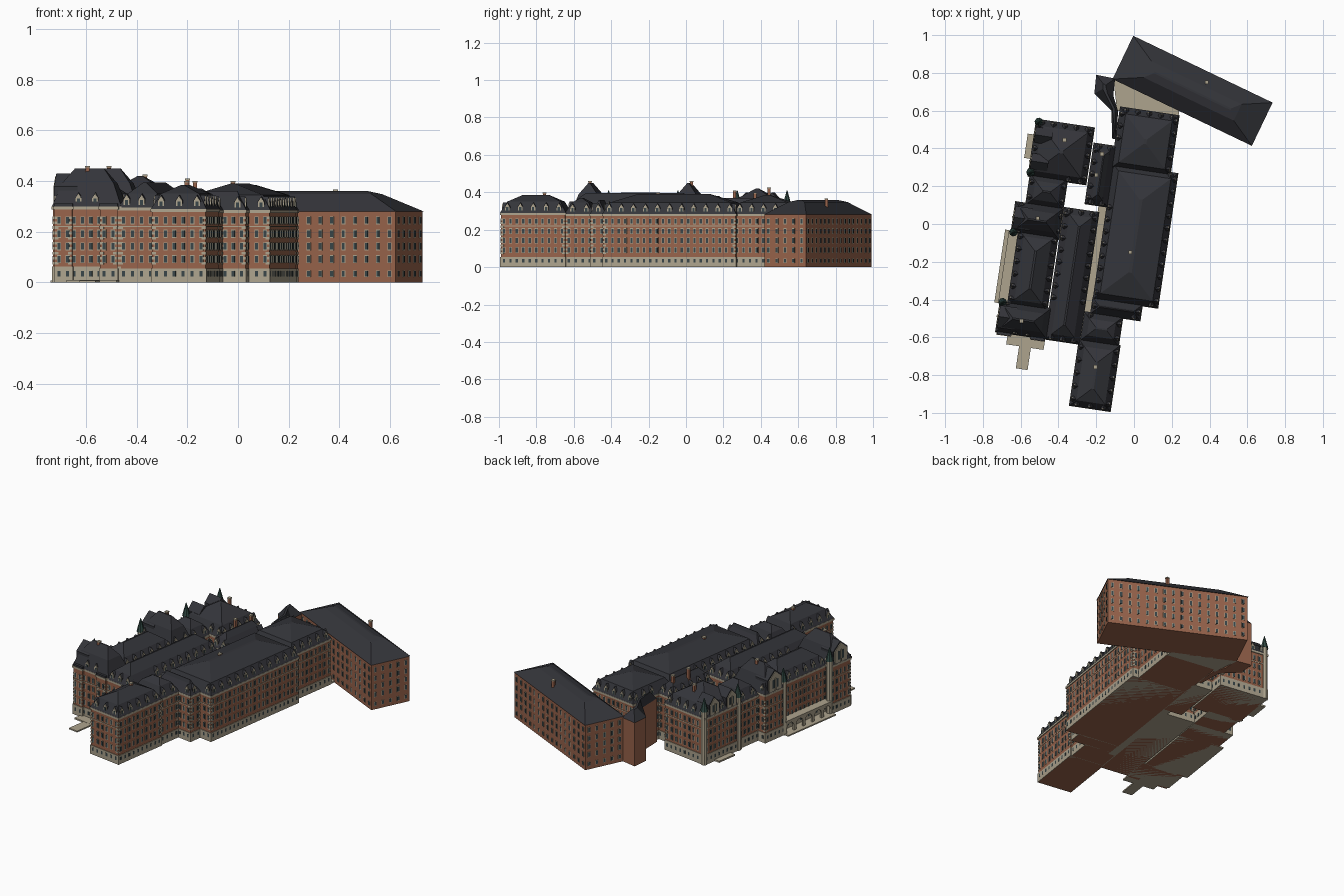
import bpy, bmesh, math
from mathutils import Matrix, Vector

if "Cube" in bpy.data.objects:
    bpy.data.objects.remove(bpy.data.objects["Cube"])

COL = dict(brick=(.31, .125, .07, 1), stone=(.42, .37, .27, 1), roof=(.034, .035, .042, 1),
           pane=(.04, .06, .065, 1), copper=(.03, .065, .055, 1))
MAT = {}
for k, c in COL.items():
    MAT[k] = bpy.data.materials.new(k)
    MAT[k].diffuse_color = c

WING = Matrix.Rotation(math.radians(-8.5), 4, 'Z')            # frame of the main complex
ANNEX = Matrix.Translation((.31, .705, 0)) @ Matrix.Rotation(math.radians(-25.6), 4, 'Z')


def loft(bm, rings):
    """Skin equal-length rings of points, capping both ends."""
    vs = [[bm.verts.new(p) for p in r] for r in rings]
    n = len(vs[0])
    for a, b in zip(vs, vs[1:]):
        for i in range(n):
            bm.faces.new((a[i], a[(i + 1) % n], b[(i + 1) % n], b[i]))
    bm.faces.new(vs[0][::-1])
    bm.faces.new(vs[-1])


def rect(u0, u1, v0, v1, z, iu=0, iv=0):
    return [(u0 + iu, v0 + iv, z), (u1 - iu, v0 + iv, z), (u1 - iu, v1 - iv, z), (u0 + iu, v1 - iv, z)]


def box(bm, u0, u1, v0, v1, z0, z1, grow=0):
    loft(bm, [rect(u0, u1, v0, v1, z, -grow, -grow) for z in (z0, z1)])


def prism(bm, c, t, n, prof, d0, d1):
    """Extrude a wall-plane profile (along t, height) from depth d0 to d1 along n."""
    loft(bm, [[c + t * s + n * d + Vector((0, 0, z)) for s, z in prof] for d in (d0, d1)])


def panel(w, z0, z1):
    return [(-w, z0), (w, z0), (w, z1), (-w, z1)]


def house(w, z0, z1, z2):
    return [(-w, z0), (w, z0), (w, z1), (0, z2), (-w, z1)]


def finish(bm, name, mat, frame):
    if not bm.verts:
        bm.free()
        return
    bmesh.ops.recalc_face_normals(bm, faces=bm.faces)
    me = bpy.data.meshes.new(name)
    bm.to_mesh(me)
    bm.free()
    me.materials.append(MAT[mat])
    ob = bpy.data.objects.new(name, me)
    ob.matrix_world = frame
    bpy.context.collection.objects.link(ob)


# name, u0, u1, v0, v1, eave, knee height, ridge height, dormers
WINGS = [
    ("east_wing", -.153, .188, -.42, .296, .285, .345, .39, True),
    ("north_wing", -.16, .149, .28, .60, .285, .345, .385, True),
    ("south_wing", -.194, .02, -.998, -.65, .29, .35, .385, True),
    ("south_step_a", -.155, .105, -.50, -.42, .285, .34, .36, True),
    ("south_step_b", -.19, .012, -.65, -.50, .285, .345, .37, True),
    ("middle_wing", -.375, -.195, -.67, .03, .295, .35, .395, True),
    ("west_wing", -.597, -.39, -.52, -.12, .295, .35, .40, True),
    ("west_pavilion_south", -.638, -.37, -.67, -.51, .30, .39, .45, True),
    ("west_pavilion_north", -.635, -.385, -.137, .022, .30, .39, .45, True),
    ("west_link", -.58, -.385, .02, .18, .285, .345, .38, True),
    ("northwest_wing", -.59, -.285, .17, .47, .29, .35, .42, True),
    ("north_link", -.27, -.155, .07, .39, .285, .34, .37, True),
    ("bay_left", -.63, -.56, -.682, -.66, .30, 0, 0, False),
    ("bay_right", -.45, -.38, -.682, -.66, .30, 0, 0, False),
]
BLOCKS = [w + (WING,) for w in WINGS]
BLOCKS.append(("annex", -.405, .405, -.123, .123, .28, 0, .36, False, ANNEX))


def exposed(p, frame, me):
    """True when a point just outside a wall is not buried in another block."""
    w = frame @ p
    for b in BLOCKS:
        if b[0] != me:
            q = b[9].inverted() @ w
            if b[1] < q.x < b[2] and b[3] < q.y < b[4]:
                return False
    return True


def sides(u0, u1, v0, v1):
    V = Vector
    X, Y = V((1, 0, 0)), V((0, 1, 0))
    return [(V((u0, v0, 0)), X, -Y, u1 - u0), (V((u1, v0, 0)), Y, X, v1 - v0),
            (V((u1, v1, 0)), -X, Y, u1 - u0), (V((u0, v1, 0)), -Y, -X, v1 - v0)]


def dormer(stone, roof, pane, c, t, n, ze, w, h, depth):
    prism(roof, c, t, n, house(w * 1.2, ze, ze + h * .6, ze + h), -depth, -.007)
    prism(stone, c, t, n, house(w, ze, ze + h * .58, ze + h * .92), -.012, -.003)
    prism(pane, c, t, n, panel(w * .5, ze + h * .15, ze + h * .55), -.01, -.002)


for name, u0, u1, v0, v1, eave, knee, ridge, dorm, frame in BLOCKS:
    wall, stone, pane, roof = (bmesh.new() for _ in range(4))
    annex = name == "annex"
    box(wall, u0, u1, v0, v1, 0, eave)
    # roof: plain hip, mansard, or flat cap
    if annex:
        loft(roof, [rect(u0, u1, v0, v1, eave, -.004, -.004), rect(u0, u1, v0, v1, ridge - .012, .14, .075),
                    rect(u0, u1, v0, v1, ridge, .18, .118)])
    elif dorm:
        half = min(u1 - u0, v1 - v0) / 2
        loft(roof, [rect(u0, u1, v0, v1, eave, -.004, -.004), rect(u0, u1, v0, v1, knee, .03, .03),
                    rect(u0, u1, v0, v1, ridge, half * .95, half * .95)])
    else:
        box(roof, u0, u1, v0, v1, eave, eave + .012, .002)
    # stone plinth and cornice bands
    if not annex:
        box(stone, u0, u1, v0, v1, 0, .055 if u0 > -.5 else .062, .003)
        box(stone, u0, u1, v0, v1, eave - .012, eave, .005)
        box(stone, u0, u1, v0, v1, .218, .223, .002)
    for p, t, n, L in sides(u0, u1, v0, v1):
        # windows in five storeys
        k = max(1, round(L / (.05 if annex else .034)))
        for i in range(k):
            c = p + t * (L * (i + .5) / k)
            if L < .03 or not exposed(c + n * .006, frame, name):
                continue
            for z in (.024, .079, .129, .179, .232):
                h = .026 if z > .05 else .02
                prism(stone, c, t, n, panel(.0085, z - .003, z + h + .003), -.002, .0018)
                prism(pane, c, t, n, panel(.006, z, z + h), -.002, .0036)
        # roof dormers
        k = max(1, round(L / .064))
        for i in range(k if dorm else 0):
            c = p + t * (L * (i + .5) / k)
            if exposed(c + n * .006, frame, name):
                dormer(stone, roof, pane, c, t, n, eave, .012, .055, .045)
        # corner quoins
        if not annex and L > .03:
            for s in (.008, L - .008):
                c = p + t * s
                if exposed(c + n * .006, frame, name):
                    for j in range(10):
                        prism(stone, c, t, n, panel(.008, .07 + j * .02, .08 + j * .02), -.002, .002)
    # tall west gables
    X, Y = Vector((-1, 0, 0)), Vector((0, 1, 0))
    gables = {"west_pavilion_south": [(-.59, .05, .13)], "west_pavilion_north": [(-.058, .05, .13)],
              "northwest_wing": [(.25, .035, .11), (.39, .035, .11)]}
    for v, w, h in gables.get(name, []):
        c = Vector((u0, v, 0)) - X * -.006
        dormer(stone, roof, pane, c, Y, X, eave, w, h, .1)
        prism(stone, c, Y, X, panel(.004, eave, eave + h * .6), -.01, .003)
    finish(wall, name + "_walls", "brick", frame)
    finish(stone, name + "_stonework", "stone", frame)
    finish(pane, name + "_windows", "pane", frame)
    finish(roof, name + "_roof", "roof", frame)

# corner turrets with copper caps
shaft, cap = bmesh.new(), bmesh.new()
for u, v in ((-.625, -.137), (-.627, -.512), (-.578, .46), (-.582, .19)):
    ring = lambda r, z: [(u + r * math.cos(a * math.pi / 4), v + r * math.sin(a * math.pi / 4), z) for a in range(8)]
    loft(shaft, [ring(.019, 0), ring(.019, .33)])
    loft(cap, [ring(.023, .33), ring(.017, .355), ring(.002, .41)])
finish(shaft, "turret_shafts", "stone", WING)
finish(cap, "turret_caps", "copper", WING)

# arcaded terrace on the west side
bm = bmesh.new()
box(bm, -.65, -.59, -.512, -.135, .078, .086)
N, D = 5, .075
for i in range(N):
    c = Vector((-.645, -.512 + D * (i + .5), 0))
    arch = [(.028 * math.cos(a * math.pi / 8), .038 + .028 * math.sin(a * math.pi / 8)) for a in range(9)]
    prof = [(-D / 2, 0), (-D / 2, .08), (D / 2, .08), (D / 2, 0), (.028, 0)] + arch + [(-.028, 0)]
    prism(bm, c, Vector((0, 1, 0)), Vector((1, 0, 0)), prof, 0, .01)
finish(bm, "arcade_terrace", "stone", WING)

# paved steps and courtyards
bm = bmesh.new()
for u0, u1, v0, v1, h in ((-.575, -.375, -.73, -.67, .009), (-.506, -.443, -.848, -.73, .008),
                          (-.627, -.59, .26, .39, .01), (-.2, -.15, -.42, .08, .03),
                          (-.67, -.59, -.52, -.13, .008), (-.2, -.15, -.52, -.42, .03)):
    box(bm, u0, u1, v0, v1, 0, h)
finish(bm, "paving", "stone", WING)
bm = bmesh.new()
tri = [(-.11, .775), (-.09, .60), (.235, .56), (.24, .61)]
loft(bm, [[(x, y, z) for x, y in tri] for z in (0, .01)])
finish(bm, "north_court", "stone", Matrix())

# angled connector beside the annex
poly = [(-.20, .79), (-.21, .69), (-.12, .60), (-.115, .45), (-.09, .45), (-.085, .60), (-.11, .68), (-.10, .77)]
top = [(-.165, .745), (-.165, .715), (-.115, .615), (-.104, .50), (-.1, .50), (-.1, .61), (-.14, .69), (-.15, .735)]
bm, rf = bmesh.new(), bmesh.new()
loft(bm, [[(x, y, z) for x, y in poly] for z in (0, .27)])
loft(rf, [[(x, y, .27) for x, y in poly], [(x, y, .325) for x, y in top]])
finish(bm, "connector_walls", "brick", Matrix())
finish(rf, "connector_roof", "roof", Matrix())

# chimneys
bm, cp = bmesh.new(), bmesh.new()
for x, y, z in ((-.02, -.15, .40), (-.204, -.757, .40), (-.595, -.513, .46), (-.51, .03, .46),
                (-.368, .444, .425), (.385, .75, .367), (-.2, .26, .41), (-.17, .37, .40)):
    box(bm, x - .008, x + .008, y - .008, y + .008, .28, z - .006)
    box(cp, x - .01, x + .01, y - .01, y + .01, z - .006, z)
finish(bm, "chimney_stacks", "brick", Matrix())
finish(cp, "chimney_tops", "stone", Matrix())

for m in bpy.data.materials:
    if m.users and not m.is_grease_pencil:
        m.use_nodes = True
        m.node_tree.nodes["Principled BSDF"].inputs["Base Color"].default_value = m.diffuse_color
